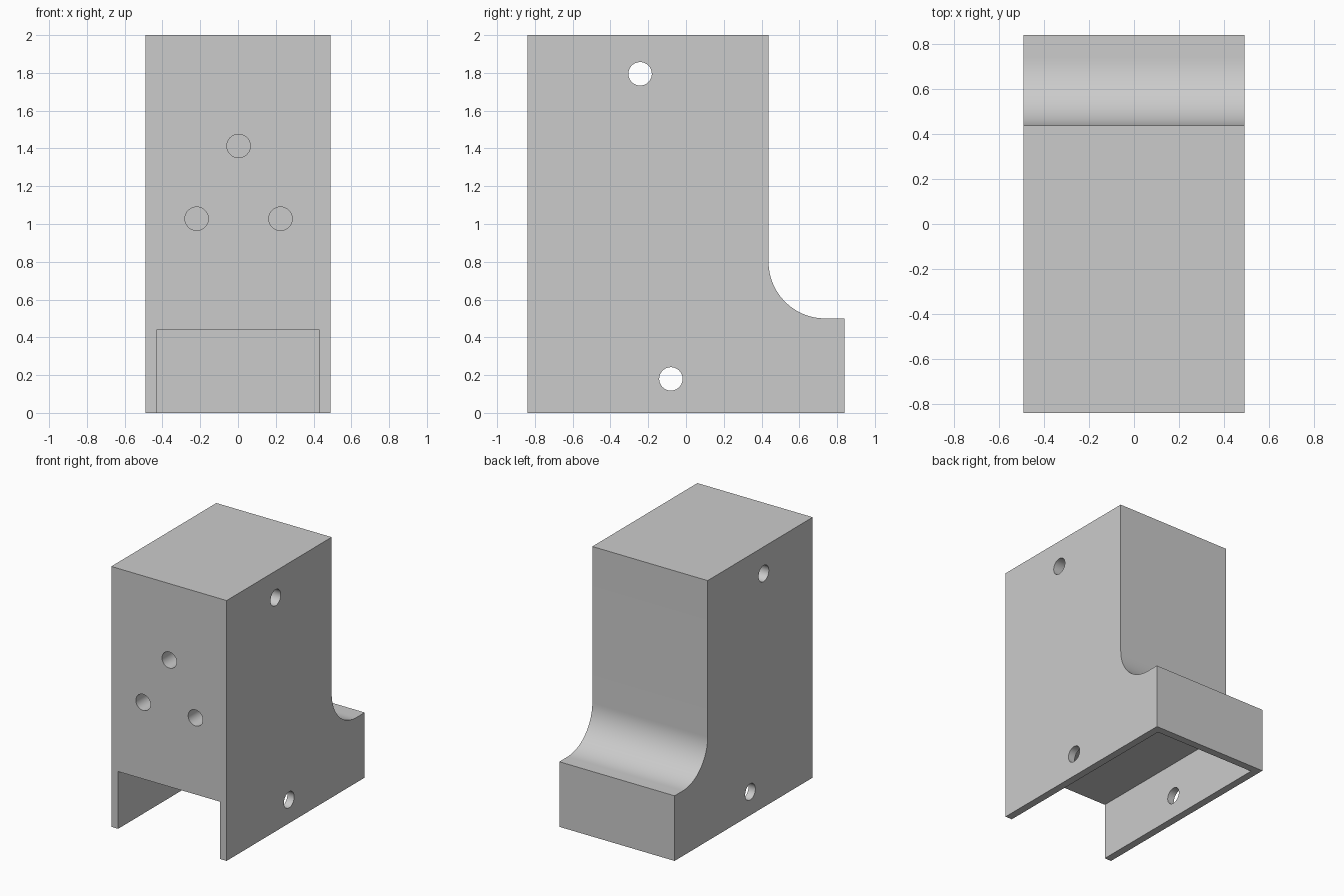
import bpy, bmesh, math
from mathutils import Matrix, Vector

old = bpy.data.objects.get("Cube")
if old:
    bpy.data.objects.remove(old, do_unlink=True)

HALF_W, HALF_D, HEIGHT = 0.49, 0.838, 2.0
BACK_Y, LEDGE_Z, FILLET = 0.437, 0.5, 0.3
WALL, SLOT_H, HOLE_R = 0.058, 0.44, 0.062

grey = bpy.data.materials.new("plain_grey")
grey.use_nodes = True
colour = (0.6, 0.6, 0.6, 1)
grey.diffuse_color = colour
grey.node_tree.nodes["Principled BSDF"].inputs["Base Color"].default_value = colour


def make_object(name, bm):
    bmesh.ops.recalc_face_normals(bm, faces=bm.faces)
    mesh = bpy.data.meshes.new(name)
    bm.to_mesh(mesh)
    bm.free()
    mesh.materials.append(grey)
    obj = bpy.data.objects.new(name, mesh)
    bpy.context.collection.objects.link(obj)
    return obj


def box(name, low, high):
    low, high = Vector(low), Vector(high)
    bm = bmesh.new()
    place = Matrix.Translation((low + high) / 2) @ Matrix.Diagonal((*(high - low), 1))
    bmesh.ops.create_cube(bm, size=1, matrix=place)
    return make_object(name, bm)


def rod(name, centre, length, axis):
    turn = Matrix.Rotation(math.pi / 2, 4, "Y" if axis == "X" else "X")
    bm = bmesh.new()
    bmesh.ops.create_cone(bm, cap_ends=True, segments=48, radius1=HOLE_R, radius2=HOLE_R,
                          depth=length, matrix=Matrix.Translation(centre) @ turn)
    return make_object(name, bm)


def cut(target, cutter):
    cutter.hide_render = True
    mod = target.modifiers.new("cut", "BOOLEAN")
    mod.operation, mod.solver, mod.object = "DIFFERENCE", "EXACT", cutter
    bpy.context.view_layer.objects.active = target
    bpy.ops.object.modifier_apply(modifier=mod.name)
    bpy.data.objects.remove(cutter, do_unlink=True)


# Side profile with a concave fillet above the rear ledge, extruded across x
profile = [(-HALF_D, 0), (HALF_D, 0), (HALF_D, LEDGE_Z)]
for i in range(25):
    a = math.radians(270 - 90 * i / 24)
    profile.append((BACK_Y + FILLET + FILLET * math.cos(a),
                    LEDGE_Z + FILLET + FILLET * math.sin(a)))
profile += [(BACK_Y, HEIGHT), (-HALF_D, HEIGHT)]
bm = bmesh.new()
side = bm.faces.new([bm.verts.new((-HALF_W, y, z)) for y, z in profile])
grown = bmesh.ops.extrude_face_region(bm, geom=[side])["geom"]
bmesh.ops.translate(bm, vec=(2 * HALF_W, 0, 0),
                    verts=[v for v in grown if isinstance(v, bmesh.types.BMVert)])
body = make_object("bracket_body", bm)

# Slot under the body, open at the front and the bottom
cut(body, box("slot_cutter", (WALL - HALF_W, -1, -0.2),
              (HALF_W - WALL, HALF_D - WALL, SLOT_H)))

# Cross holes through both sides
for y, z in [(-0.243, 1.795), (-0.08, 0.18)]:
    cut(body, rod("cross_hole_cutter", (0, y, z), 1.4, "X"))

# Three blind holes in the front face
for x, z in [(0.003, 1.413), (-0.219, 1.028), (0.225, 1.028)]:
    cut(body, rod("front_hole_cutter", (x, -HALF_D, z), 0.8, "Y"))

# Smooth holes and fillet, sharp edges elsewhere
bpy.ops.object.select_all(action="DESELECT")
body.select_set(True)
bpy.context.view_layer.objects.active = body
bpy.ops.object.shade_smooth_by_angle(angle=math.radians(30))
